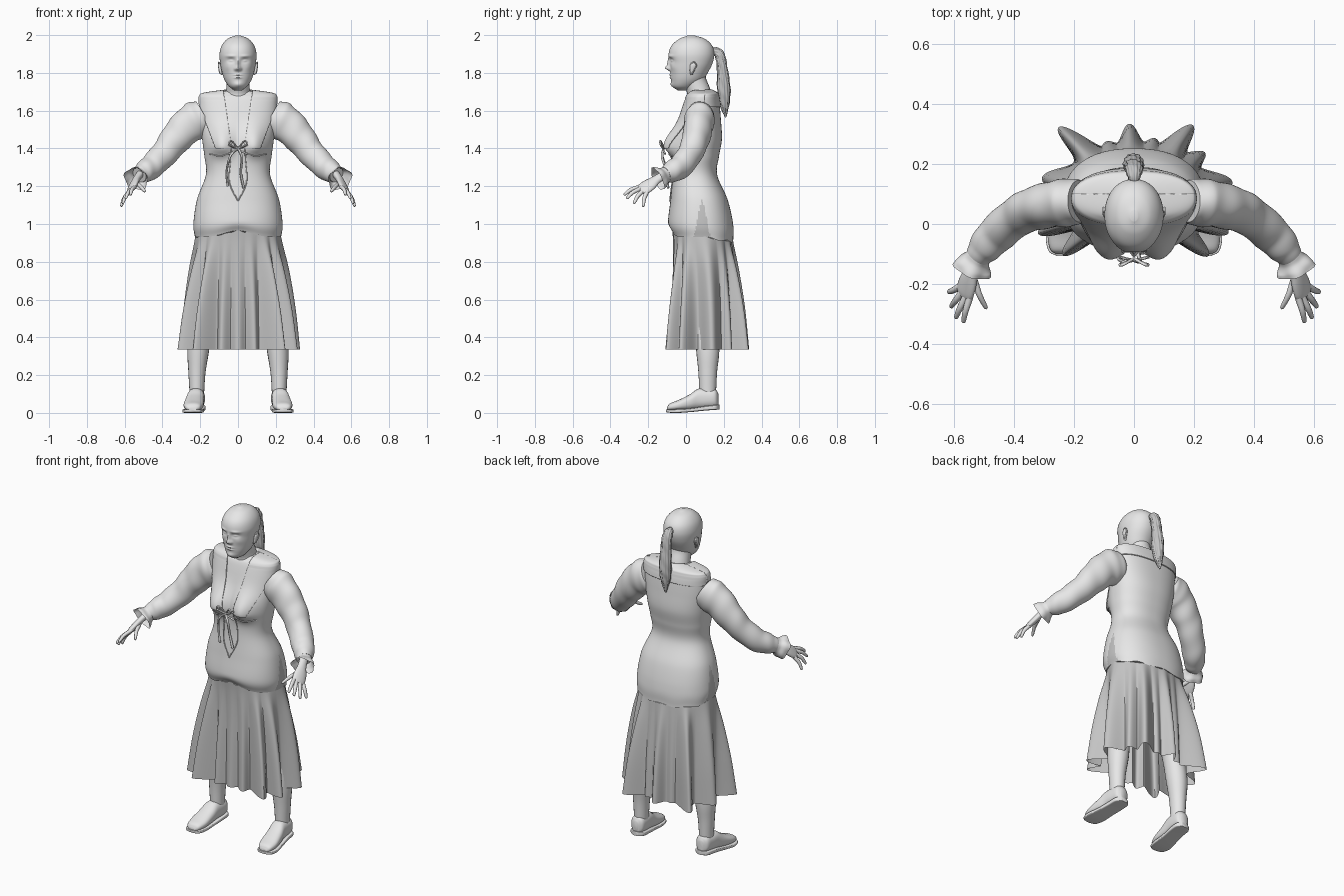
import bpy, bmesh
from math import sin, cos, pi, exp, radians, degrees, hypot
from mathutils import Vector
from mathutils.bvhtree import BVHTree

if "Cube" in bpy.data.objects:
    bpy.data.objects.remove(bpy.data.objects["Cube"])
made = []


def material(name, grey):
    m = bpy.data.materials.new(name)
    m.use_nodes = True
    m.diffuse_color = (grey, grey, grey, 1)
    m.node_tree.nodes["Principled BSDF"].inputs["Base Color"].default_value = (grey, grey, grey, 1)
    return m


light = material("light grey", 0.8)
dark = material("mid grey", 0.55)


def spline(rows, n):
    """Resample rows of numbers along a smooth curve."""
    rows = [Vector(r) for r in rows]
    out = []
    for k in range(n + 1):
        t = k / n * (len(rows) - 1)
        i = min(int(t), len(rows) - 2)
        f = t - i
        b, c = rows[i], rows[i + 1]
        a = rows[i - 1] if i else b * 2 - c
        d = rows[i + 2] if i + 2 < len(rows) else c * 2 - b
        out.append(b + 0.5 * f * (c - a + f * (2 * a - 5 * b + 4 * c - d + f * (3 * (b - c) + d - a))))
    return out


def skin(name, rings, mat, caps=True, mirror=False):
    """Join rings of points into a surface."""
    bm = bmesh.new()
    loops = [[bm.verts.new(p) for p in ring] for ring in rings]
    n = len(loops[0])
    for lo, hi in zip(loops, loops[1:]):
        for j in range(n):
            bm.faces.new((lo[j], lo[(j + 1) % n], hi[(j + 1) % n], hi[j]))
    if caps:
        bm.faces.new(loops[0][::-1])
        bm.faces.new(loops[-1])
    bmesh.ops.recalc_face_normals(bm, faces=bm.faces)
    mesh = bpy.data.meshes.new(name)
    bm.to_mesh(mesh)
    bm.free()
    mesh.materials.append(mat)
    ob = bpy.data.objects.new(name, mesh)
    bpy.context.collection.objects.link(ob)
    if mirror:
        ob.modifiers.new("mirror", "MIRROR").use_mirror_merge = False
    made.append(ob)
    return ob


def oval(sides, power=2.0):
    """Angles with unit superellipse coordinates."""
    def s(v):
        return (1 if v > 0 else -1) * abs(v) ** (2 / power)
    return [(a, s(cos(a)), s(sin(a))) for a in (2 * pi * j / sides for j in range(sides))]


def tube(name, rows, mat=light, side=(0, 1, 0), sides=20, steps=16, mirror=False, caps=True,
         wave=lambda t, a: 1):
    """Tube through rows of x, y, z, radius along side, radius across."""
    pts = spline(rows, steps)
    rings = []
    for k, p in enumerate(pts):
        axis = (pts[min(k + 1, steps)].xyz - pts[max(k - 1, 0)].xyz).normalized()
        u = Vector(side)
        u = (u - axis * u.dot(axis)).normalized()
        v = axis.cross(u)
        rings.append([p.xyz + (u * c * p[3] + v * s * p[4]) * wave(k / steps, a)
                      for a, c, s in oval(sides)])
    return skin(name, rings, mat, caps, mirror)


def cord(name, pts, r=0.004, **kw):
    return tube(name, [(*p, r, r) for p in pts], side=(0.3, 1, 0.2), sides=8, **kw)


# Tunic: rows of height, half width, front, back
tunic_rows = [(.93, .228, -.072, .25), (1.0, .236, -.095, .25), (1.13, .217, -.082, .22),
              (1.26, .17, -.07, .165), (1.36, .178, -.07, .175), (1.45, .19, -.065, .19),
              (1.55, .2, -.035, .185), (1.63, .202, -.012, .178), (1.67, .2, .003, .17),
              (1.688, .175, .018, .162), (1.705, .06, .03, .13)]


def tunic_rings(grow=0.0):
    rings = []
    for z, w, f, b in spline(tunic_rows, 90):
        ring = []
        for a, c, s in oval(144, 2.3):
            x, y = (w + grow) * c, (f + b) / 2 + ((b - f) / 2 + grow) * s
            if s < 0:
                drop = .05 if z < 1.41 else .1
                y -= .052 * exp(-((abs(x) - .09) / .065) ** 2 - ((z - 1.41) / drop) ** 2)
            near_hem = max(0, 1 - (z - .93) / .1)
            hem = .035 * exp(-(x / .1) ** 2) if s < 0 else -.025 * s + .005 * sin(9 * a)
            ring.append((x, y, z + hem * near_hem + grow * (z > 1.66)))
        rings.append(ring)
    return rings


tunic = skin("tunic", tunic_rings(), light)
tunic.data.materials.append(dark)
for f in tunic.data.polygons:  # side slits showing the skirt
    x, y, z = f.center
    if abs(x) > .14 and abs(y - .085) < .04 * (1.15 - z) / .2:
        f.material_index = 1


# Collar lapels and back yoke, cut from a slightly larger tunic shell
def shell(name, cuts):
    ob = skin(name, tunic_rings(.007), light, True, True)
    bm = bmesh.new()
    bm.from_mesh(ob.data)
    for co, no in cuts:
        bmesh.ops.bisect_plane(bm, geom=bm.verts[:] + bm.edges[:] + bm.faces[:], plane_co=co,
                               plane_no=no, clear_inner=True)
    bm.to_mesh(ob.data)
    bm.free()
    m = ob.modifiers.new("thickness", "SOLIDIFY")
    m.thickness = .006


shell("lapel", [((0, .1, 0), (0, -1, 0)), ((0, 0, 1.4), (0, 0, 1)),
                ((.075, 0, 1.69), (.27, 0, -.04)), ((.21, 0, 1.64), (-.24, 0, .09))])
shell("back_yoke", [((0, .1, 0), (0, 1, 0)), ((0, 0, 1.62), (0, 0, 1)), ((0, 0, 0), (1, 0, 0))])

# Seams laid on the front of the tunic
tree = BVHTree.FromPolygons([v.co for v in tunic.data.vertices],
                            [p.vertices[:] for p in tunic.data.polygons])


def seam(name, pts, r=.003):
    path = []
    for x, _, z in spline([(x, 0, z) for x, z in pts], 14):
        hit = tree.ray_cast(Vector((x, -1, z)), Vector((0, 1, 0)))[0]
        path.append((x, hit.y - r, z))
    cord(name, path, r, mirror=True, steps=28)


seam("bodice_edge", [(.035, 1.4), (.04, 1.34), (.045, 1.22), (.0, 1.12)])
seam("bust_seam", [(.03, 1.38), (.09, 1.36), (.15, 1.37)])

# Front lacing with bow and hanging ends
cord("bow_loop", [(0, -.115, 1.4), (.035, -.135, 1.44), (.045, -.135, 1.42), (0, -.12, 1.4)],
     .005, mirror=True)
cord("lace", [(-.05, -.11, 1.42), (0, -.12, 1.395), (.05, -.11, 1.37)], .005, mirror=True)
cord("right_lace_end", [(0, -.12, 1.4), (-.04, -.125, 1.36), (-.06, -.1, 1.28), (-.055, -.095, 1.2)], .006)
cord("left_lace_end", [(0, -.12, 1.4), (.02, -.125, 1.35), (.015, -.1, 1.27), (.03, -.095, 1.19)], .007)

# Skirt, open at the hem, with folds of angle, reach and spread in degrees
folds = [(5, .33, 9), (28, .27, 7), (48, .295, 9), (68, .19, 8), (94, .225, 10), (120, .19, 8),
         (140, .33, 8), (172, .31, 9), (204, .35, 8), (222, .32, 8), (245, .22, 9), (270, .195, 12),
         (295, .22, 9), (319, .33, 8), (336, .345, 8)]
rings = []
for z, w, mid, d, drape in spline([(1.0, .215, .08, .155, 0), (.9, .228, .09, .155, .1),
                                   (.75, .238, .1, .155, .42), (.55, .243, .107, .158, .75),
                                   (.335, .245, .11, .16, 1)], 40):
    ring = []
    for a, c, s in oval(300):
        base = hypot(.245 * c, .16 * s)
        turn = degrees(a)
        out = max((reach * hypot(c, s) - .245 * .16 / hypot(.16 * c, .245 * s))
                  * exp(-(((turn - at + 180) % 360 - 180) / wide) ** 2) for at, reach, wide in folds)
        r = w * d / hypot(d * c, w * s) + drape * max(out, 0)
        ring.append((r * c, mid + r * s, z))
    rings.append(ring)
skin("skirt", rings, dark, False)

# Head: rows of height, half width, front, back, with modelled face
bumps = [(0, 1.825, .014, .013, .022), (0, 1.85, .01, .024, .013), (.037, 1.866, .02, .012, -.011),
         (.037, 1.864, .012, .006, .007), (.04, 1.889, .024, .007, .005), (0, 1.79, .02, .005, .007),
         (0, 1.775, .018, .005, .007), (0, 1.738, .022, .014, .007), (.055, 1.83, .02, .02, .004),
         (.014, 1.82, .007, .008, .006)]
rings = []
for z, w, f, b in spline([(1.708, .02, -.045, .02), (1.728, .048, -.07, .05), (1.76, .07, -.078, .09),
                          (1.80, .084, -.082, .115), (1.85, .094, -.086, .14), (1.9, .098, -.092, .15),
                          (1.945, .086, -.076, .138), (1.98, .056, -.035, .1), (1.998, .012, .01, .045)], 110):
    ring = []
    for a, c, s in oval(128, 2.1):
        x, y = w * c, (f + b) / 2 + (b - f) / 2 * s
        if s < 0:
            y -= sum(h * exp(-((abs(x) - bx) / sx) ** 2 - ((z - bz) / sz) ** 2)
                     for bx, bz, sx, sz, h in bumps)
        ring.append((x, y, z))
    rings.append(ring)
skin("head", rings, light)
tube("neck", [(0, .08, 1.6, .085, .085), (0, .07, 1.69, .064, .066), (0, .05, 1.75, .06, .06),
              (0, .04, 1.81, .06, .06)])
tube("ear", [(.086, .03, 1.79, .005, .004), (.091, .03, 1.803, .01, .007), (.095, .036, 1.828, .016, .009),
             (.097, .04, 1.845, .016, .008), (.094, .04, 1.858, .005, .004)], mirror=True)
cord("ear_rim", [(.097, .032, 1.797), (.101, .047, 1.82), (.103, .055, 1.84), (.102, .043, 1.857),
                 (.098, .025, 1.848)], .003, mirror=True)

# Ponytail with ridged strands
tube("ponytail", [(0, .13, 1.895, .012, .012), (0, .155, 1.912, .02, .024), (0, .18, 1.89, .028, .026),
                  (0, .192, 1.82, .03, .028), (-.002, .2, 1.72, .034, .034), (-.005, .203, 1.64, .026, .027),
                  (-.01, .21, 1.565, .004, .004)], dark, side=(1, 0, 0), sides=72, steps=60,
     wave=lambda t, a: 1 + .05 * cos(12 * a + 9 * t) + .04 * sin(45 * t + 3 * a))

# Puffed sleeves with soft creases and a frilled cuff
tube("sleeve", [(.18, .075, 1.575, .07, .082), (.215, .073, 1.555, .08, .1), (.268, .065, 1.517, .077, .094),
                (.33, .052, 1.45, .073, .083), (.387, .025, 1.378, .066, .072), (.45, -.025, 1.31, .064, .066),
                (.495, -.075, 1.277, .056, .058), (.522, -.11, 1.26, .042, .043)],
     sides=40, steps=60, mirror=True,
     wave=lambda t, a: 1 + .02 * sin(38 * t + 2 * sin(a)) + .012 * cos(3 * a + 20 * t))
tube("cuff_frill", [(.515, -.1, 1.268, .04, .04), (.525, -.118, 1.256, .044, .046),
                    (.534, -.135, 1.246, .058, .06), (.54, -.15, 1.238, .064, .066)],
     sides=64, mirror=True, caps=False, wave=lambda t, a: 1 + .07 * t * cos(5 * a))

# Hands
across = (.035, .05, -.03)
tube("palm", [(.52, -.11, 1.262, .024, .02), (.538, -.155, 1.236, .026, .018), (.552, -.19, 1.21, .038, .018),
              (.564, -.225, 1.186, .04, .015), (.57, -.24, 1.176, .03, .01)], side=across, mirror=True)
fingers = {"index": ((.548, -.245, 1.197), (.57, -.33, 1.155)),
           "middle": ((.56, -.24, 1.188), (.596, -.316, 1.135)),
           "ring": ((.572, -.226, 1.177), (.612, -.278, 1.108)),
           "little": ((.58, -.208, 1.168), (.62, -.228, 1.092)),
           "thumb": ((.535, -.18, 1.215), (.492, -.284, 1.172))}
for name, (base, tip) in fingers.items():
    base, tip = Vector(base), Vector(tip)
    start = base - (tip - base) * .25
    knuckle = base.lerp(tip, .5) + Vector((.003, -.003, .006))
    tube(name + "_finger", [(*start, .01, .01), (*base, .012, .011), (*knuckle, .0105, .01),
                            (*base.lerp(tip, .92), .008, .007), (*tip, .002, .002)],
         side=across, sides=12, mirror=True)

# Legs
tube("leg", [(.11, .09, .93, .1, .095), (.15, .1, .7, .088, .08), (.19, .105, .5, .065, .06),
             (.21, .115, .34, .062, .058), (.217, .115, .22, .05, .046), (.218, .115, .13, .045, .04),
             (.218, .115, .07, .042, .038)], steps=30, mirror=True)


# Shoes: rows of y, centre x, half width, bottom, top
def shoe_part(name, rows, power):
    skin(name, [[(cx + w * c, y, (lo + hi) / 2 + (hi - lo) / 2 * s) for a, c, s in oval(40, power)]
                for y, cx, w, lo, hi in spline(rows, 32)], light, True, True)


shoe_part("shoe", [(-.1, .24, .02, .015, .03), (-.085, .239, .04, .012, .05), (-.04, .236, .052, .012, .068),
                   (.02, .23, .05, .015, .098), (.065, .224, .046, .02, .128), (.115, .22, .045, .024, .128),
                   (.155, .218, .04, .027, .125), (.172, .217, .018, .03, .1)], 2.4)
shoe_part("sole", [(-.106, .24, .018, .004, .018), (-.09, .24, .045, .001, .019), (-.04, .238, .056, 0, .02),
                   (.03, .23, .05, .005, .025), (.1, .221, .048, .012, .036), (.155, .218, .044, .016, .042),
                   (.177, .217, .018, .018, .044)], 6)

# Smooth shading with sharp creases kept
for ob in bpy.context.selected_objects:
    ob.select_set(False)
for ob in made:
    ob.select_set(True)
bpy.context.view_layer.objects.active = made[0]
bpy.ops.object.shade_smooth_by_angle(angle=radians(45))
